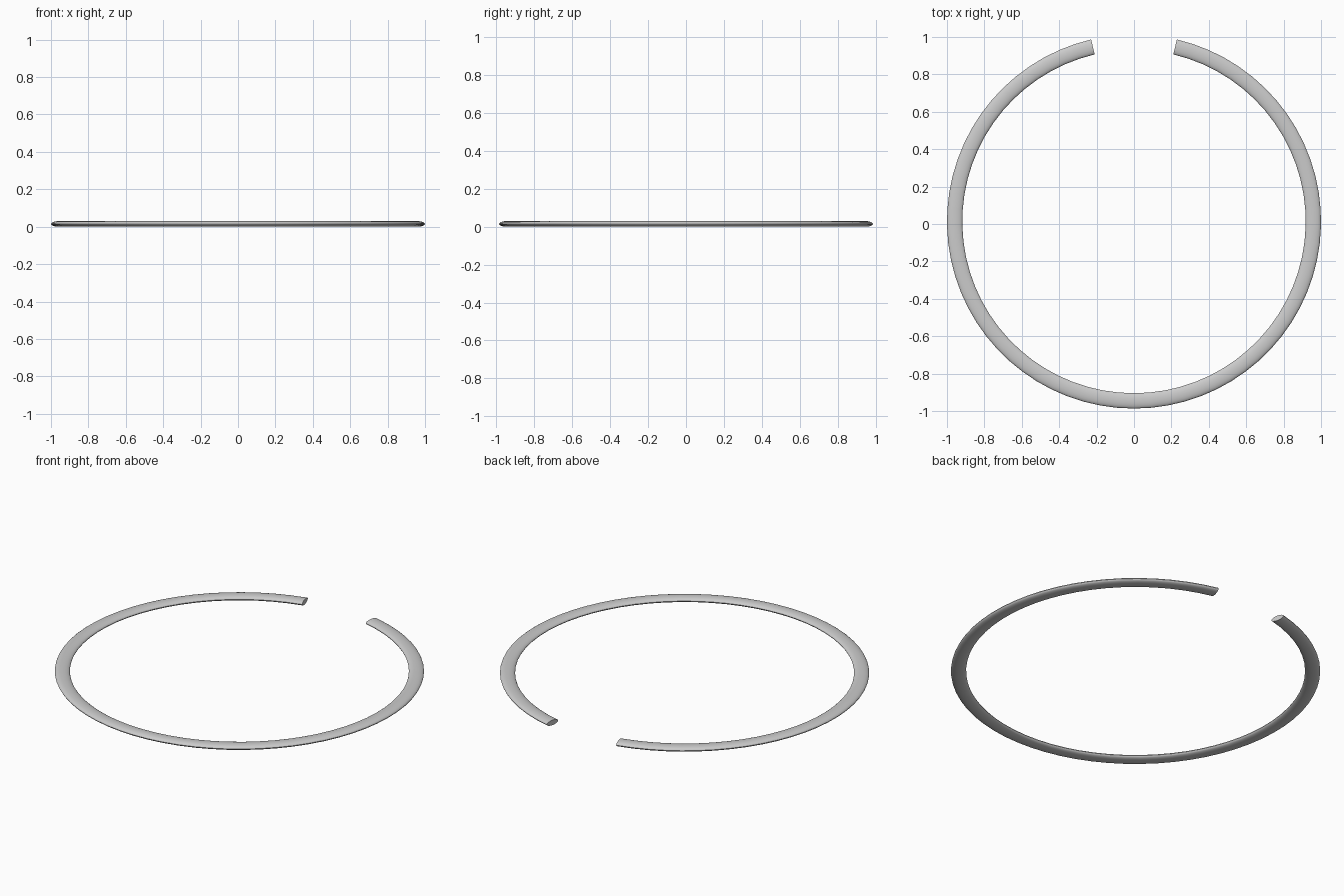
import bpy, bmesh, math

if "Cube" in bpy.data.objects:
    bpy.data.objects.remove(bpy.data.objects["Cube"])

# Open ring: flattened oval section swept around an arc with a gap at the back
SEGS, SIDES = 64, 20
R_OUT, R_IN, HEIGHT = 1.0, 0.918, 0.03
GAP = math.radians(13.25)
R_MID, HALF_W, HALF_H = (R_OUT + R_IN) / 2, (R_OUT - R_IN) / 2, HEIGHT / 2
CY = (1 - math.cos(GAP)) / 2

bm = bmesh.new()
rings = []
for i in range(SEGS + 1):
    a = math.pi / 2 + GAP + (2 * math.pi - 2 * GAP) * i / SEGS
    ring = []
    for j in range(SIDES):
        t = 2 * math.pi * j / SIDES
        r = R_MID + HALF_W * math.cos(t)
        ring.append(bm.verts.new((r * math.cos(a), CY + r * math.sin(a),
                                  HALF_H + HALF_H * math.sin(t))))
    rings.append(ring)

for p, q in zip(rings, rings[1:]):
    for j in range(SIDES):
        k = (j + 1) % SIDES
        bm.faces.new((p[j], p[k], q[k], q[j]))

# Flat cut ends
bm.faces.new(rings[0])
bm.faces.new(rings[-1])
bmesh.ops.recalc_face_normals(bm, faces=bm.faces)

mesh = bpy.data.meshes.new("open_ring")
bm.to_mesh(mesh)
bm.free()
ring_obj = bpy.data.objects.new("open_ring", mesh)
bpy.context.collection.objects.link(ring_obj)
bpy.context.view_layer.objects.active = ring_obj
ring_obj.select_set(True)
bpy.ops.object.shade_smooth_by_angle(angle=math.radians(40))
